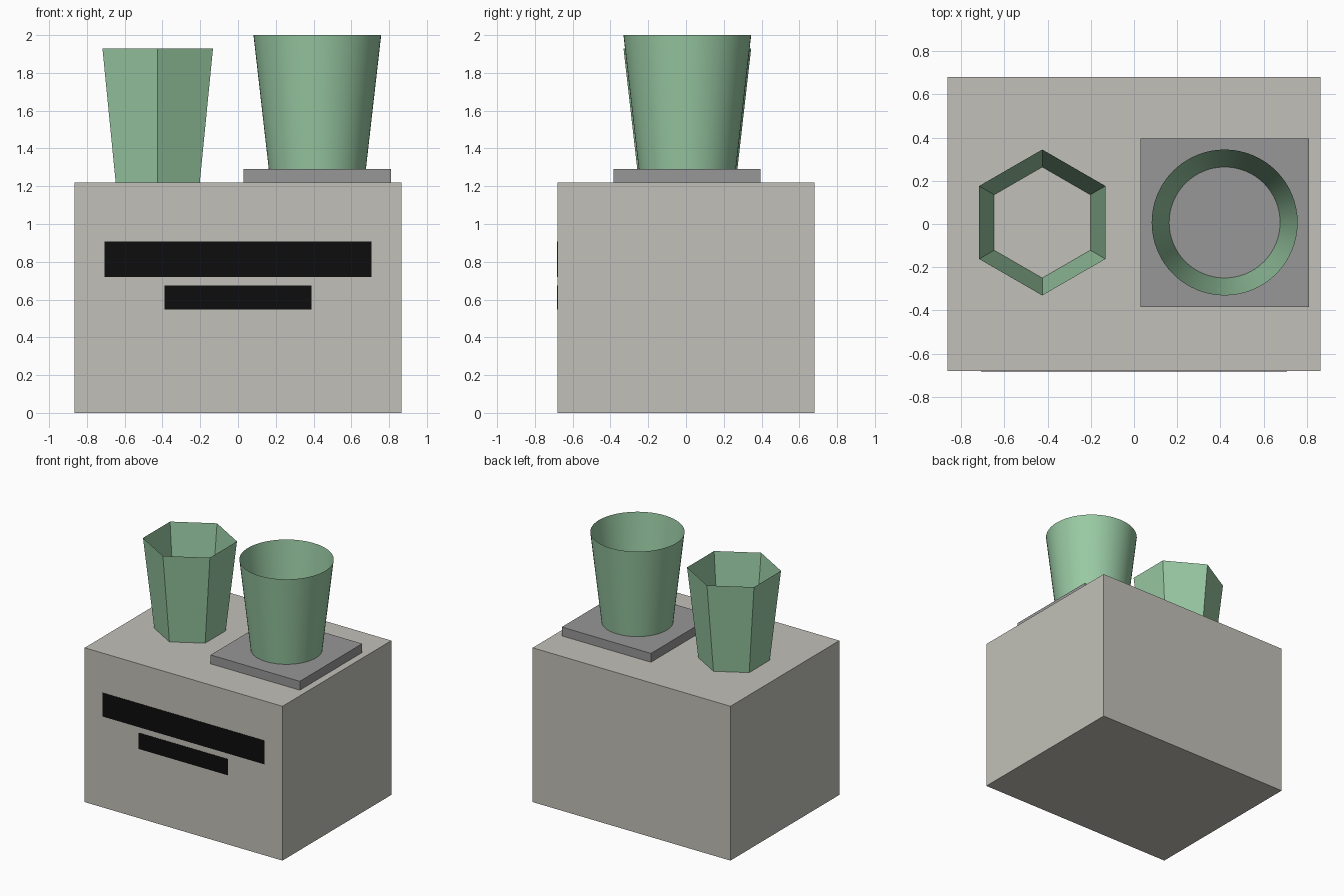
import bpy
import math

if "Cube" in bpy.data.objects:
    bpy.data.objects.remove(bpy.data.objects["Cube"], do_unlink=True)


def material(name, rgb):
    mat = bpy.data.materials.new(name)
    mat.use_nodes = True
    mat.diffuse_color = (*rgb, 1)
    mat.node_tree.nodes["Principled BSDF"].inputs["Base Color"].default_value = (*rgb, 1)
    return mat


stone = material("warm grey", (0.54, 0.53, 0.48))
slate = material("mid grey", (0.31, 0.31, 0.31))
green = material("soft green", (0.32, 0.59, 0.37))
black = material("black", (0.004, 0.004, 0.004))


def box(name, low, high, mat):
    centre = [(a + b) / 2 for a, b in zip(low, high)]
    bpy.ops.mesh.primitive_cube_add(size=1, location=centre)
    obj = bpy.context.object
    obj.name = name
    obj.scale = [b - a for a, b in zip(low, high)]
    bpy.ops.object.transform_apply(location=False, rotation=False, scale=True)
    obj.data.materials.append(mat)
    return obj


def cup(name, sides, x, z):
    # Open tapered shell, without a floor or a lid
    height = 0.71
    bpy.ops.mesh.primitive_cone_add(
        vertices=sides, radius1=0.257, radius2=0.338, depth=height,
        end_fill_type='NOTHING', location=(x, 0.007, z + height / 2))
    obj = bpy.context.object
    obj.name = name
    obj.data.materials.append(green)
    return obj


# Main block and the pad under the round cup
front = -0.68
box("body", (-0.865, front, 0), (0.865, 0.68, 1.22), stone)
box("pad", (0.03, -0.385, 1.22), (0.81, 0.395, 1.29), slate)

# Painted bars on the front
for name, half, bottom, top in (("upper_bar", 0.708, 0.72, 0.907),
                                ("lower_bar", 0.39, 0.548, 0.675)):
    box(name, (-half, front - 0.003, bottom), (half, front + 0.002, top), black)

# Cups
cup("hexagonal_cup", 6, -0.425, 1.22)
cup("round_cup", 64, 0.42, 1.29)
bpy.ops.object.shade_smooth_by_angle(angle=math.radians(30))
